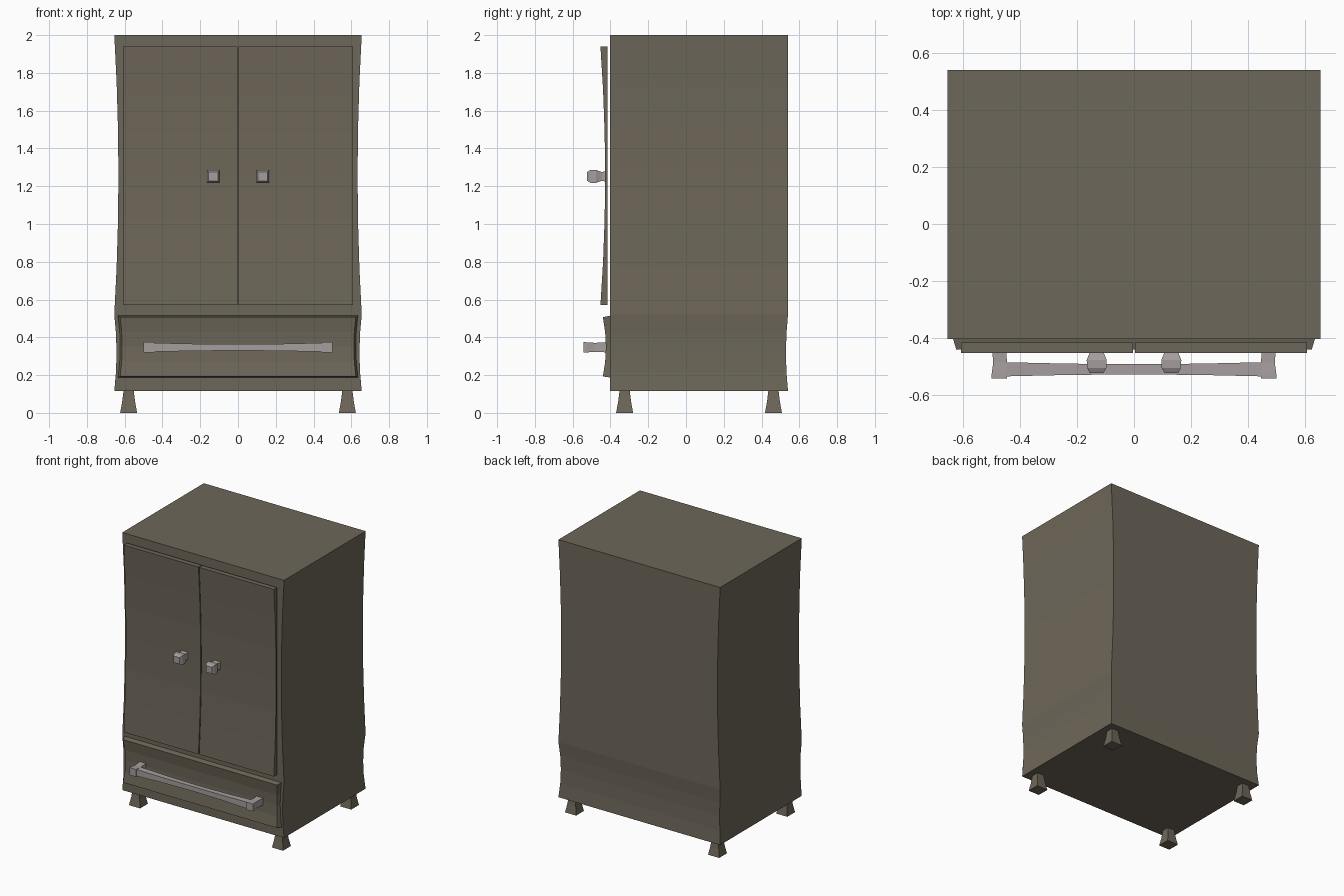
import bpy, bmesh
from mathutils import Vector

if "Cube" in bpy.data.objects:
    bpy.data.objects.remove(bpy.data.objects["Cube"])


def material(name, rgb):
    m = bpy.data.materials.new(name)
    m.diffuse_color = (*rgb, 1)
    m.use_nodes = True
    m.node_tree.nodes["Principled BSDF"].inputs["Base Color"].default_value = m.diffuse_color
    return m


WOOD = material("wood", (0.155, 0.135, 0.10))
METAL = material("metal", (0.38, 0.34, 0.34))


def loft(name, rings, mat):
    """Skin a list of four-cornered rings and cap both ends."""
    bm = bmesh.new()
    loops = [[bm.verts.new(Vector(p)) for p in r] for r in rings]
    for a, b in zip(loops, loops[1:]):
        for i in range(4):
            j = (i + 1) % 4
            bm.faces.new((a[i], a[j], b[j], b[i]))
    bm.faces.new(loops[0])
    bm.faces.new(loops[-1])
    bmesh.ops.recalc_face_normals(bm, faces=bm.faces)
    me = bpy.data.meshes.new(name)
    bm.to_mesh(me)
    bm.free()
    me.materials.append(mat)
    ob = bpy.data.objects.new(name, me)
    bpy.context.collection.objects.link(ob)
    return ob


def rect_z(z, x0, x1, y0, y1):
    return [(x0, y0, z), (x1, y0, z), (x1, y1, z), (x0, y1, z)]


def rect_y(y, cx, cz, hx, hz):
    return [(cx - hx, y, cz - hz), (cx + hx, y, cz - hz),
            (cx + hx, y, cz + hz), (cx - hx, y, cz + hz)]


def rect_x(x, y0, y1, z0, z1):
    return [(x, y0, z0), (x, y1, z0), (x, y1, z1), (x, y0, z1)]


def sag(t):
    """Parabolic inward bow: 0 at both ends, 1 in the middle."""
    return 4 * t * (1 - t)


# Cabinet body: flared at the base, waist line and top
rings = []
for i in range(5):
    s = sag(i / 4)
    w = 0.655 - 0.012 * s
    rings.append(rect_z(0.115 + 0.405 * i / 4, -w, w, -0.403, 0.54 - 0.011 * s))
for i in range(1, 7):
    w = 0.655 - 0.022 * sag(i / 6)
    rings.append(rect_z(0.52 + 1.48 * i / 6, -w, w, -0.403, 0.54))
loft("cabinet_body", rings, WOOD)

# Pair of doors with bowed-in fronts
for side, label in ((-1, "left"), (1, "right")):
    rings = []
    for i in range(7):
        t = i / 6
        x0, x1 = sorted((side * 0.003, side * 0.608))
        rings.append(rect_z(0.57 + 1.37 * t, x0, x1,
                            -0.453 + 0.025 * sag(t), -0.416))
    loft(label + "_door", rings, WOOD)

    # Square knob
    loft(label + "_knob", [rect_y(y, side * 0.131, 1.252, h, h) for y, h in (
        (-0.418, 0.030), (-0.445, 0.023), (-0.46, 0.028),
        (-0.477, 0.035), (-0.505, 0.034), (-0.523, 0.024))], METAL)

# Drawer front with bevelled edges and bowed face
rings = []
for i in range(5):
    t = i / 4
    s = sag(t)
    zb, zf = 0.187 + 0.328 * t, 0.193 + 0.314 * t
    wb, wf = 0.636 - 0.011 * s, 0.624 - 0.011 * s
    y = -0.44 + 0.016 * s
    rings.append([(-wf, y, zf), (wf, y, zf), (wb, -0.40, zb), (-wb, -0.40, zb)])
loft("drawer_front", rings, WOOD)

# Drawer handle: two posts and a bar that thins toward the middle
for side, label in ((-1, "left"), (1, "right")):
    loft(label + "_handle_post", [
        rect_y(y, side * cx, 0.347, hx, hz) for y, cx, hx, hz in (
            (-0.42, 0.473, 0.027, 0.027), (-0.445, 0.473, 0.025, 0.025),
            (-0.485, 0.470, 0.024, 0.024), (-0.53, 0.473, 0.027, 0.027),
            (-0.542, 0.473, 0.027, 0.027))], METAL)
rings = []
for x in (-0.46, -0.23, 0, 0.23, 0.46):
    h = 0.017 + 0.007 * (x / 0.46) ** 2
    rings.append(rect_x(x, -0.511 - h, -0.509 + h, 0.347 - h, 0.347 + h))
loft("handle_bar", rings, METAL)

# Four legs flaring toward the floor
for x, xn in ((-0.579, "left"), (0.579, "right")):
    for y, yn in ((-0.325, "front"), (0.463, "back")):
        loft(f"{yn}_{xn}_leg", [
            rect_z(z, x - h, x + h, y - h, y + h) for z, h in (
                (0, 0.045), (0.06, 0.034), (0.118, 0.027))], WOOD)
